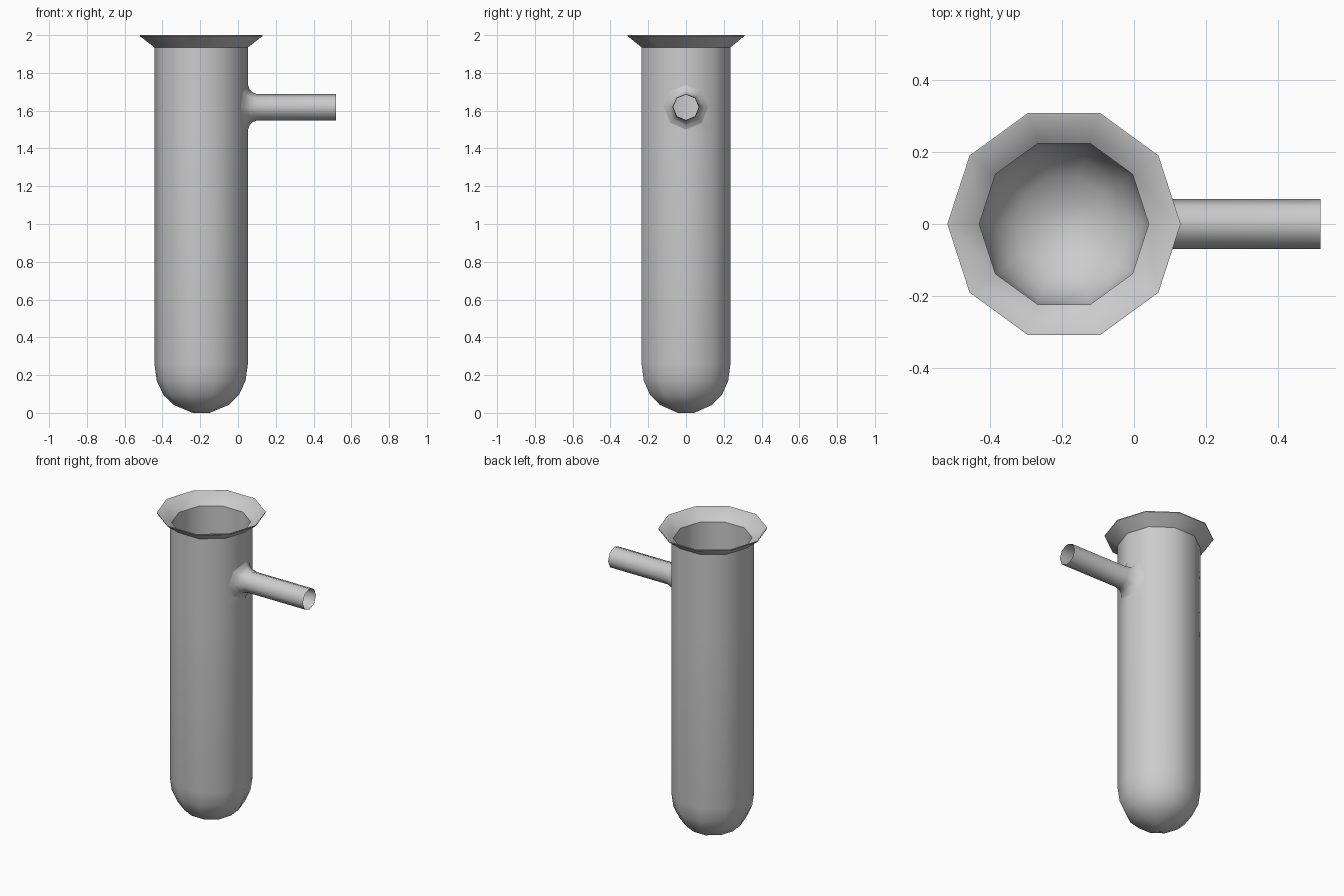
import bpy, math

if "Cube" in bpy.data.objects:
    bpy.data.objects.remove(bpy.data.objects["Cube"])

CX = -0.195      # axis of the main tube
TZ = 1.618       # height of the side arm
SLOPE = math.tan(math.radians(18))


def loft(name, rings, cap_start=False, cap_end=False):
    """Skin a list of equal-length vertex rings."""
    n = len(rings[0])
    verts = [v for ring in rings for v in ring]
    faces = []
    for k in range(len(rings) - 1):
        for i in range(n):
            j = (i + 1) % n
            faces.append((k * n + i, k * n + j, (k + 1) * n + j, (k + 1) * n + i))
    if cap_start:
        faces.append(tuple(reversed(range(n))))
    if cap_end:
        faces.append(tuple(range(len(verts) - n, len(verts))))
    mesh = bpy.data.meshes.new(name)
    mesh.from_pydata(verts, [], faces)
    obj = bpy.data.objects.new(name, mesh)
    bpy.context.collection.objects.link(obj)
    return obj


def smooth(obj, degrees):
    bpy.ops.object.select_all(action='DESELECT')
    obj.select_set(True)
    bpy.context.view_layer.objects.active = obj
    bpy.ops.object.shade_smooth_by_angle(angle=math.radians(degrees))


def round_ring(r, z, n=10):
    return [(CX + r * math.cos(2 * math.pi * i / n),
             r * math.sin(2 * math.pi * i / n), z) for i in range(n)]


def arm_ring(r, x, wrap=0.0, n=8):
    """Ring across the arm; wrap bends it back onto the main tube's facets."""
    ring = []
    for i in range(n):
        a = 2 * math.pi * i / n
        y = r * math.cos(a)
        ring.append((x - wrap * abs(y) * SLOPE, y, TZ + r * math.sin(a)))
    return ring


# main tube: outer wall up, flared lip, inner wall down
outer = [(0.045, 0), (0.145, 0.042), (0.2, 0.095), (0.235, 0.17), (0.2475, 0.26),
         (0.2475, 1.48), (0.2475, 1.76), (0.2475, 1.935), (0.325, 1.995), (0.325, 2.0)]
inner = [(0.32, 2.0), (0.236, 1.935), (0.236, 1.76), (0.236, 1.48), (0.236, 0.26),
         (0.224, 0.175), (0.19, 0.104), (0.138, 0.053), (0.043, 0.012)]
body = loft("test_tube_body", [round_ring(r, z) for r, z in outer + inner], True, True)

# opening where the arm meets the wall
cutter = loft("opening_cutter", [arm_ring(0.067, -0.1), arm_ring(0.067, 0.2)], True, True)
cutter.hide_render = True
mod = body.modifiers.new("opening", 'BOOLEAN')
mod.operation = 'DIFFERENCE'
mod.solver = 'EXACT'
mod.object = cutter
bpy.context.view_layer.objects.active = body
bpy.ops.object.modifier_apply(modifier=mod.name)
bpy.data.objects.remove(cutter)
smooth(body, 42)

# side arm with a filleted root
root = [(0.118, 0.053, 1.0), (0.094, 0.062, 0.9), (0.079, 0.077, 0.6),
        (0.069, 0.102, 0.0), (0.069, 0.52, 0.0)]
arm = loft("side_arm", [arm_ring(r, x, w) for r, x, w in root])
smooth(arm, 60)
